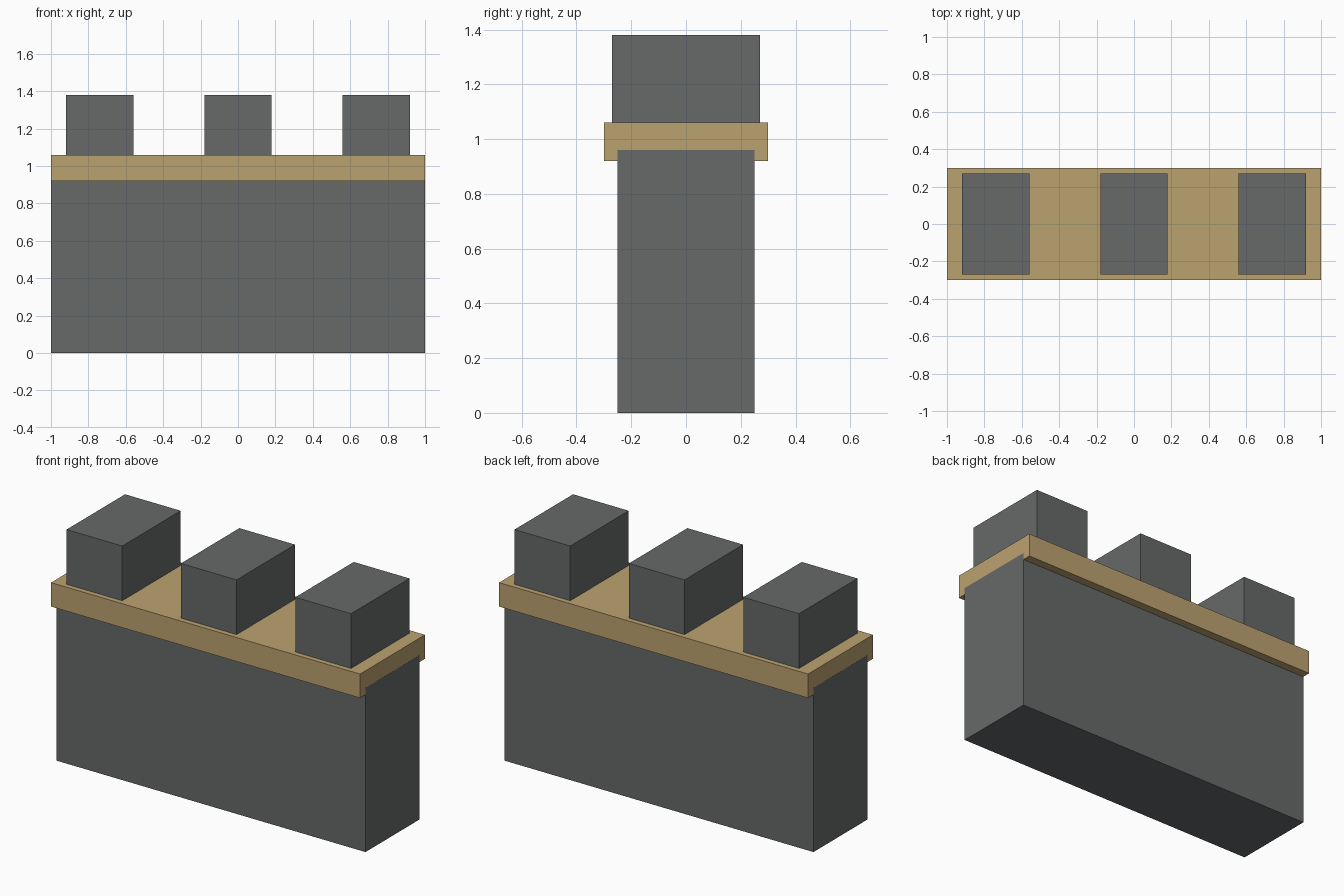
import bpy
import bmesh

if "Cube" in bpy.data.objects:
    bpy.data.objects.remove(bpy.data.objects["Cube"])


def make_material(name, color):
    mat = bpy.data.materials.new(name)
    mat.diffuse_color = (*color, 1.0)
    mat.use_nodes = True
    mat.node_tree.nodes["Principled BSDF"].inputs["Base Color"].default_value = mat.diffuse_color
    return mat


def make_box(name, x, y, z, mat):
    """Box from (min, max) ranges on each axis."""
    bm = bmesh.new()
    bmesh.ops.create_cube(bm, size=1.0)
    for v in bm.verts:
        v.co = [r[0] if c < 0 else r[1] for c, r in zip(v.co, (x, y, z))]
    mesh = bpy.data.meshes.new(name)
    bm.to_mesh(mesh)
    bm.free()
    mesh.materials.append(mat)
    obj = bpy.data.objects.new(name, mesh)
    bpy.context.collection.objects.link(obj)
    return obj


stone = make_material("grey_stone", (0.135, 0.142, 0.144))
trim = make_material("tan_trim", (0.50, 0.36, 0.162))

# Wall body, reaching slightly up into the ledge
make_box("wall", (-1, 1), (-0.25, 0.25), (0, 0.96), stone)

# Overhanging ledge; its ends sit a hair inside the wall ends to avoid overlap
make_box("ledge", (-0.9995, 0.9995), (-0.30, 0.30), (0.92, 1.06), trim)

# Three battlement blocks
for side, cx in (("left", -0.74), ("middle", 0.0), ("right", 0.74)):
    make_box(f"battlement_{side}", (cx - 0.18, cx + 0.18),
             (-0.27, 0.27), (1.06, 1.38), stone)
